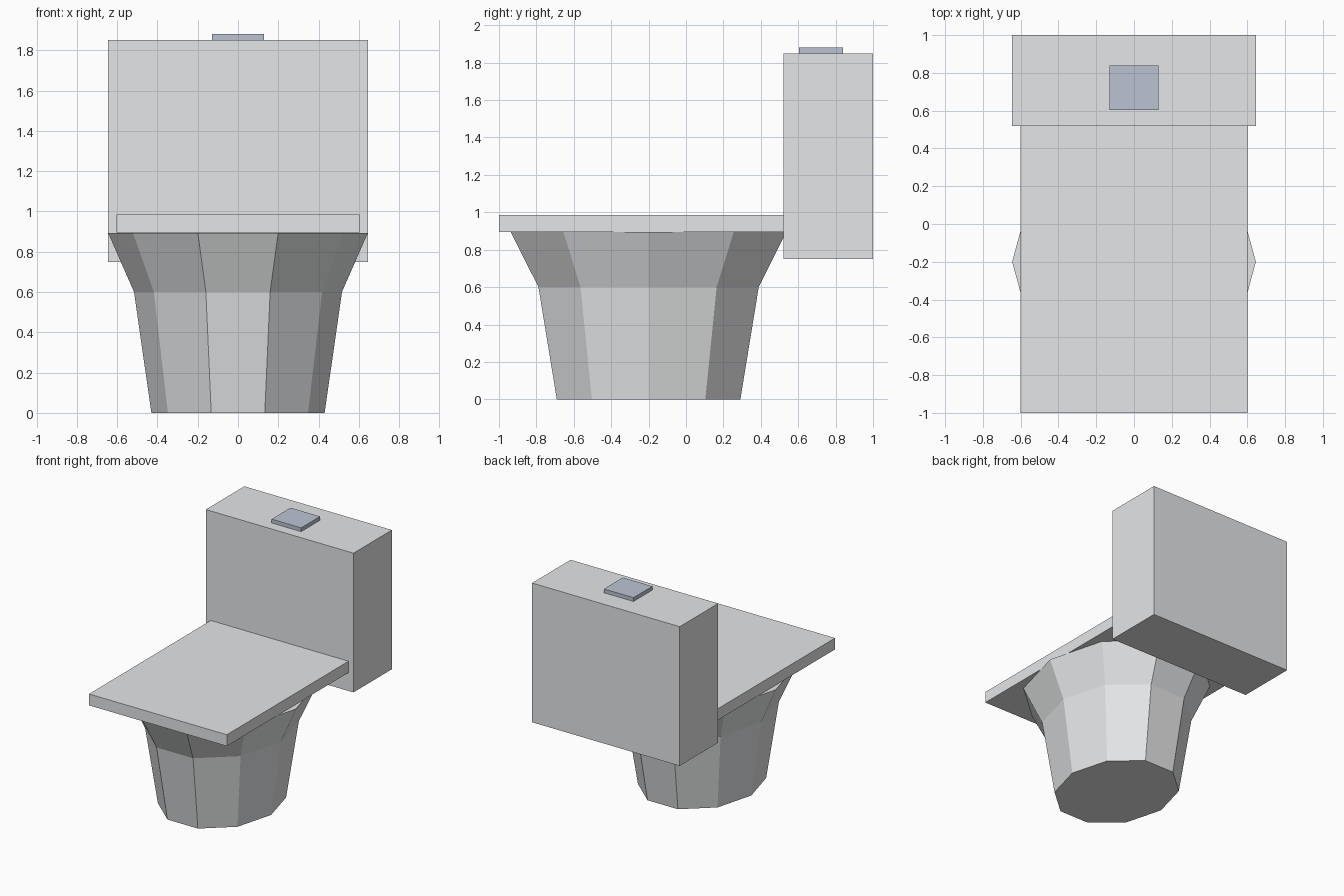
import bpy
import bmesh
from math import cos, sin, tau

cube = bpy.data.objects.get("Cube")
if cube:
    bpy.data.objects.remove(cube, do_unlink=True)


def make_material(name, rgb):
    mat = bpy.data.materials.new(name)
    mat.use_nodes = True
    color = (*rgb, 1.0)
    mat.diffuse_color = color
    mat.node_tree.nodes["Principled BSDF"].inputs["Base Color"].default_value = color
    return mat


def add_object(name, bm, mat):
    bmesh.ops.recalc_face_normals(bm, faces=bm.faces)
    mesh = bpy.data.meshes.new(name)
    bm.to_mesh(mesh)
    bm.free()
    mesh.materials.append(mat)
    obj = bpy.data.objects.new(name, mesh)
    bpy.context.collection.objects.link(obj)
    return obj


def add_box(name, low, high, mat):
    bm = bmesh.new()
    bmesh.ops.create_cube(bm, size=1)
    for v in bm.verts:
        v.co = [lo + (c + 0.5) * (hi - lo) for c, lo, hi in zip(v.co, low, high)]
    return add_object(name, bm, mat)


def add_loft(name, sides, center_y, stretch, profile, mat):
    """Stack oval rings given as (radius, height) and cap both ends."""
    bm = bmesh.new()
    rings = []
    for radius, z in profile:
        angles = [tau * i / sides for i in range(sides)]
        rings.append([bm.verts.new((radius * cos(a),
                                    center_y + stretch * radius * sin(a), z))
                      for a in angles])
    for lower, upper in zip(rings, rings[1:]):
        for i in range(sides):
            j = (i + 1) % sides
            bm.faces.new((lower[i], lower[j], upper[j], upper[i]))
    bm.faces.new(rings[0])
    bm.faces.new(rings[-1])
    return add_object(name, bm, mat)


white = make_material("white ceramic", (0.8, 0.81, 0.82))
blue_grey = make_material("blue grey button", (0.50, 0.55, 0.65))

# Ten-sided flared bowl and pedestal
add_loft("bowl", 10, -0.2, 1.2, [(0.43, 0), (0.516, 0.6), (0.645, 0.894)], white)

# Flat lid over the bowl
add_box("seat_lid", (-0.602, -1, 0.895), (0.602, 0.55, 0.985), white)

# Water tank with its flush button
add_box("tank", (-0.645, 0.52, 0.75), (0.645, 1, 1.85), white)
add_box("flush_button", (-0.129, 0.604, 1.845), (0.129, 0.84, 1.88), blue_grey)
